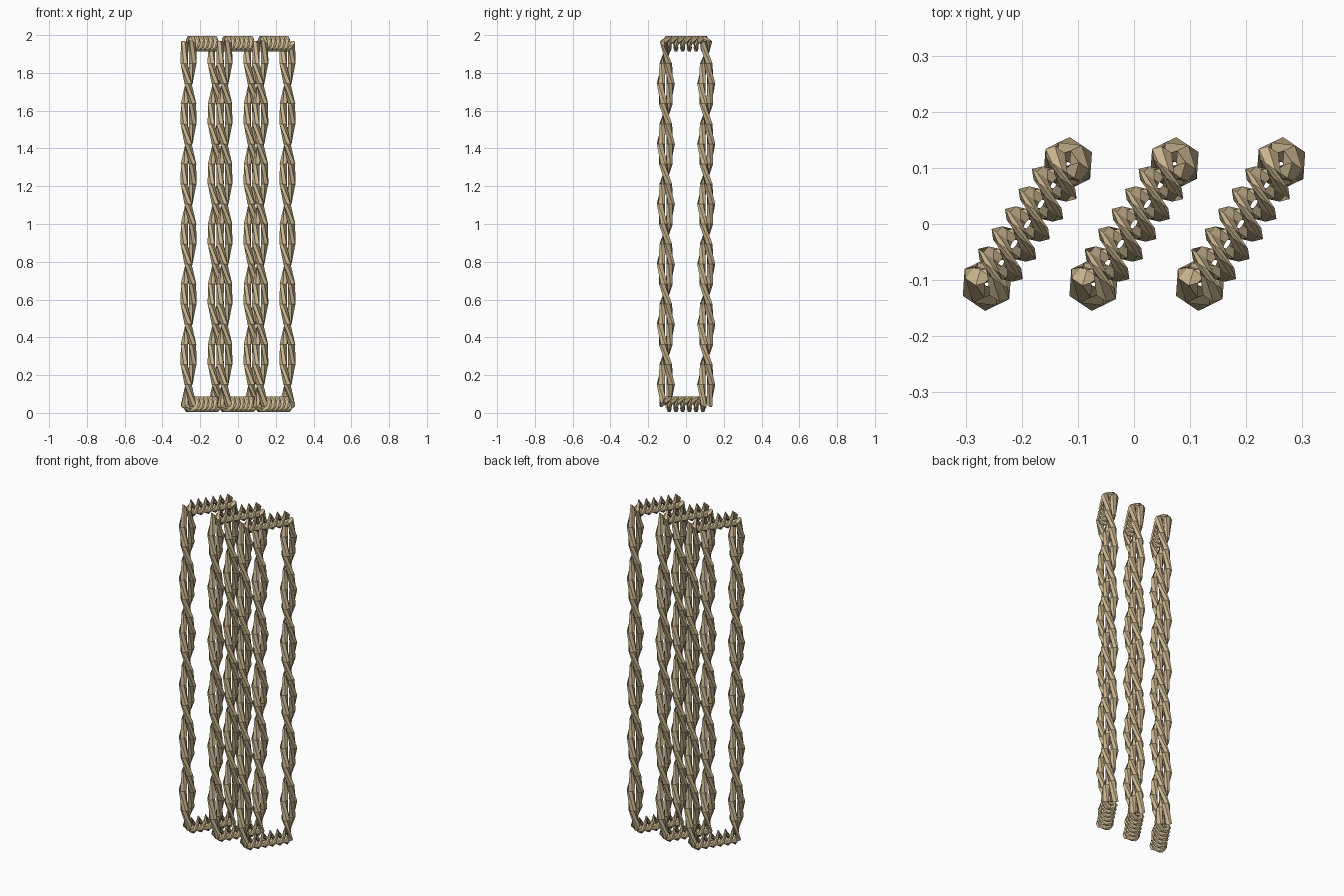
import bpy, bmesh
from math import sin, cos, pi
from mathutils import Vector

if "Cube" in bpy.data.objects:
    bpy.data.objects.remove(bpy.data.objects["Cube"])

D = Vector((0.072, 0.107, 0))        # half width of a loop, running diagonally
LOW, HIGH = 0.045, 1.955             # heights of the short bars
STEPS, HALF_TURNS = 18, 6            # rings and half twists per side
OFFSET, RADIUS, SIDES = 0.026, 0.022, 6

mat = bpy.data.materials.new("rope_tan")
mat.diffuse_color = (0.60, 0.47, 0.28, 1)
mat.use_nodes = True
mat.node_tree.nodes["Principled BSDF"].inputs["Base Color"].default_value = mat.diffuse_color

d = D.normalized()
up = Vector((0, 0, 1))
normal = d.cross(up)
corners = [-D + up * LOW, D + up * LOW, D + up * HIGH, -D + up * HIGH]


def strand(bm, phase):
    """Sweep one strand around the rectangle, twisting about its path."""
    rings = []
    for side in range(4):
        a, b = corners[side], corners[(side + 1) % 4]
        along = (b - a).normalized()
        inward = normal.cross(along)
        before = (a - corners[side - 1]).normalized()
        for i in range(STEPS):
            t = i / STEPS
            # mitred frame at the corners
            v = normal.cross(along + before).normalized() if i == 0 else inward
            ang = phase + t * HALF_TURNS * pi
            ring = []
            for k in range(SIDES):
                q = ang + 2 * pi * k / SIDES
                x = OFFSET * cos(ang) + RADIUS * cos(q)
                y = OFFSET * sin(ang) + RADIUS * sin(q)
                ring.append(bm.verts.new(a.lerp(b, t) + normal * x + v * y))
            rings.append(ring)
    # each side makes whole turns, so the sweep closes on itself
    for i, r in enumerate(rings):
        s = rings[(i + 1) % len(rings)]
        for k in range(SIDES):
            m = (k + 1) % SIDES
            bm.faces.new((r[k], r[m], s[m], s[k]))


# one twisted two-strand loop, shared by three objects
bm = bmesh.new()
for phase in (0, pi):
    strand(bm, phase)
bmesh.ops.recalc_face_normals(bm, faces=bm.faces)
mesh = bpy.data.meshes.new("rope_loop")
bm.to_mesh(mesh)
bm.free()
mesh.materials.append(mat)

for i, x in enumerate((-0.19, 0, 0.19)):
    ob = bpy.data.objects.new(f"rope_loop_{i + 1}", mesh)
    ob.location.x = x
    bpy.context.collection.objects.link(ob)
